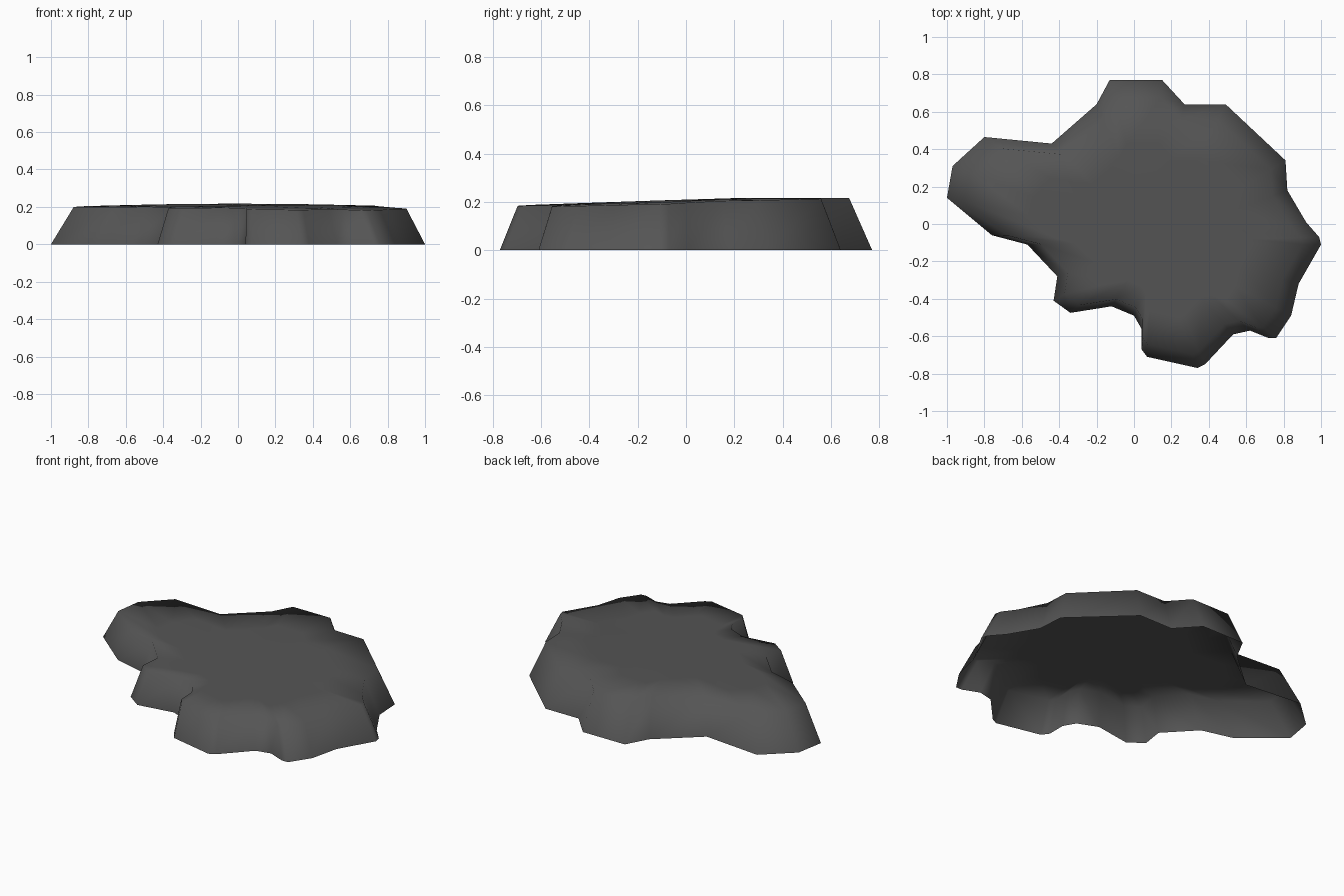
import bpy
import bmesh

cube = bpy.data.objects.get("Cube")
if cube:
    bpy.data.objects.remove(cube, do_unlink=True)

# Ground outline of the rock slab, clockwise from the back
OUTLINE = [
    (-.13, .77), (.15, .77), (.27, .64), (.49, .64), (.81, .34), (.82, .18),
    (.92, .01), (.99, -.07), (1, -.11), (.88, -.32), (.84, -.49), (.76, -.61),
    (.72, -.61), (.62, -.57), (.53, -.59), (.38, -.75), (.34, -.77), (.07, -.71),
    (.04, -.67), (.04, -.56), (0, -.49), (-.12, -.44), (-.34, -.475), (-.43, -.41),
    (-.41, -.28), (-.57, -.11), (-.76, -.06), (-1, .14), (-.97, .31), (-.8, .465),
    (-.44, .43), (-.2, .64),
]
CENTRE = (.1, -.1)


def top_height(x, y):
    """Gently crowned top that dips towards the front."""
    return .217 - .035 * max(0, .2 - y) - .02 * x * x


def make_ring(bm, scale, on_ground=False):
    ring = []
    for px, py in OUTLINE:
        x = CENTRE[0] + (px - CENTRE[0]) * scale
        y = CENTRE[1] + (py - CENTRE[1]) * scale
        ring.append(bm.verts.new((x, y, 0 if on_ground else top_height(x, y))))
    return ring


def bridge(bm, lower, upper):
    for i in range(len(lower)):
        j = (i + 1) % len(lower)
        bm.faces.new((lower[j], lower[i], upper[i], upper[j]))


# Sloping sides, crowned top, open underside
bm = bmesh.new()
base = make_ring(bm, 1, True)
rim = make_ring(bm, .89)
inner = make_ring(bm, .6)
bridge(bm, base, rim)
bridge(bm, rim, inner)
middle = bm.verts.new((*CENTRE, top_height(*CENTRE)))
for i in range(len(inner)):
    bm.faces.new((inner[(i + 1) % len(inner)], inner[i], middle))
bm.normal_update()
if middle.normal.z < 0:
    bmesh.ops.reverse_faces(bm, faces=bm.faces[:])
for face in bm.faces:
    face.smooth = True

mesh = bpy.data.meshes.new("rock_slab")
bm.to_mesh(mesh)
bm.free()
slab = bpy.data.objects.new("rock_slab", mesh)
bpy.context.collection.objects.link(slab)

# Dark stone colour
stone = bpy.data.materials.new("dark_grey_stone")
stone.use_nodes = True
colour = (.09, .09, .09, 1)
stone.diffuse_color = colour
stone.node_tree.nodes["Principled BSDF"].inputs["Base Color"].default_value = colour
mesh.materials.append(stone)
